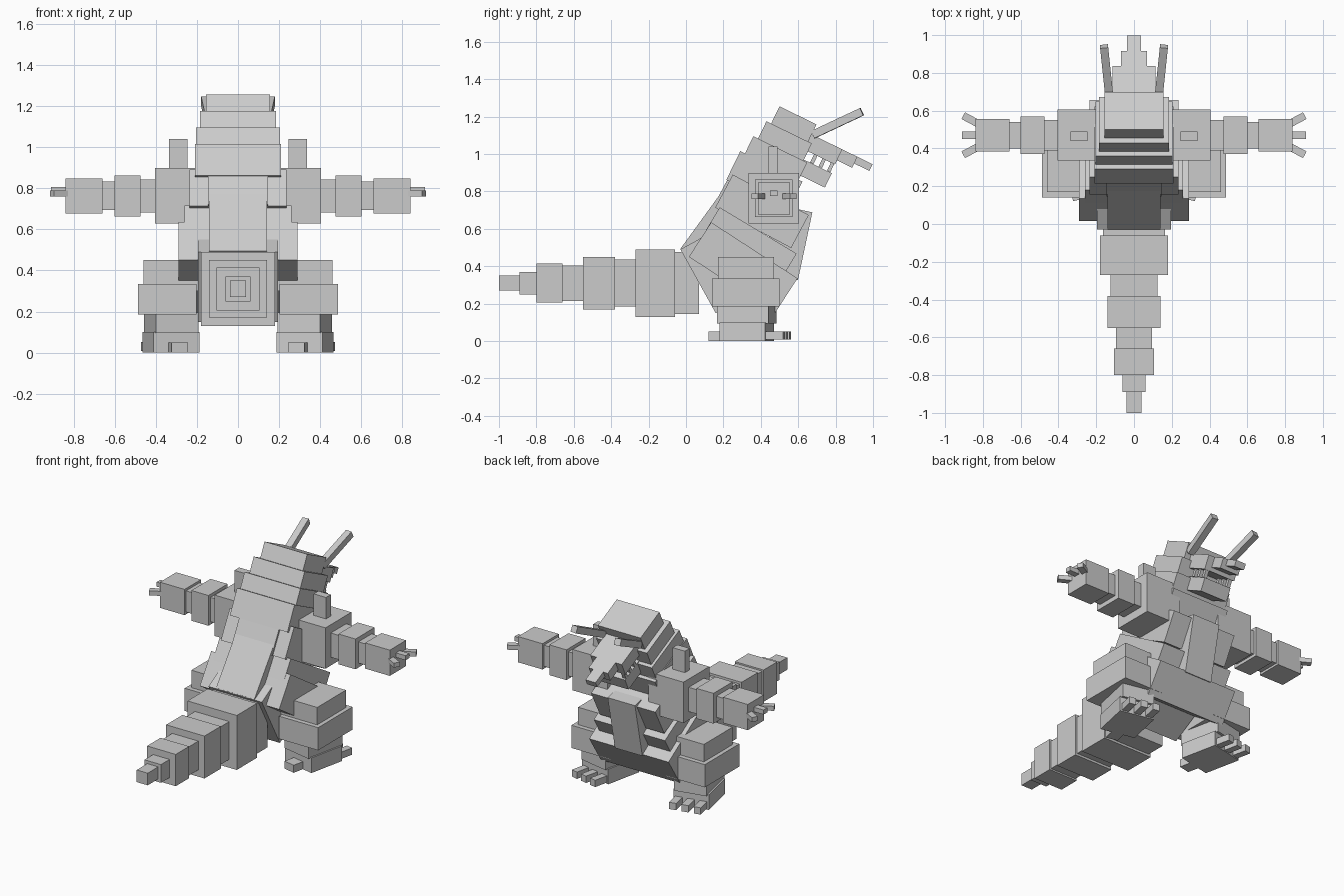
import bpy
from math import radians
from mathutils import Matrix, Vector

default_cube = bpy.data.objects.get("Cube")
if default_cube:
    bpy.data.objects.remove(default_cube, do_unlink=True)

grey = bpy.data.materials.new("stone_grey")
grey.use_nodes = True
grey.diffuse_color = (0.6, 0.6, 0.6, 1)
shader = grey.node_tree.nodes["Principled BSDF"]
shader.inputs["Base Color"].default_value = grey.diffuse_color


def block(name, centre, size, turn=Matrix.Identity(3)):
    """Box with its size baked into the mesh and its turn on the object."""
    bpy.ops.mesh.primitive_cube_add(size=1)
    box = bpy.context.object
    box.name = name
    box.data.transform(Matrix.Diagonal(size).to_4x4())
    box.matrix_world = Matrix.Translation(centre) @ turn.to_4x4()
    box.data.materials.append(grey)


def chain(names, direction, origin, cuts, radii):
    """Row of square-section blocks between successive cuts along a direction."""
    direction = Vector(direction)
    for name, start, end, radius in zip(names, cuts, cuts[1:], radii):
        size = [abs(part) * (end - start) + (1 - abs(part)) * radius * 2
                for part in direction]
        block(name, Vector(origin) + direction * (start + end) / 2, size)


def slab(name, half, rear_edge, length, height, tilt=26, x=0):
    """Box leaning forward, hung from its upper rear edge (y, z)."""
    lean = Matrix.Rotation(radians(-tilt), 3, "X")
    centre = Vector((x, *rear_edge)) + lean @ Vector((0, length, -height)) / 2
    block(name, centre, (half * 2, length, height), lean)


# Tail, alternating narrow and wide blocks out to the tip
tail_names = [f"tail_segment_{count}" for count in range(8)]
chain(tail_names, (0, -1, 0), (0, 0, 0.31),
      (-0.07, 0.06, 0.27, 0.38, 0.55, 0.66, 0.8, 0.89, 1),
      (0.165, 0.18, 0.125, 0.14, 0.095, 0.105, 0.06, 0.04))

# Torso
slab("tail_root", 0.195, (-0.03, 0.49), 0.35, 0.39, tilt=-29)
slab("pelvis", 0.29, (0.135, 0.635), 0.55, 0.22, tilt=33)
slab("waist", 0.26, (0.18, 0.715), 0.48, 0.14, tilt=31)
slab("chest", 0.235, (0.25, 0.89), 0.46, 0.2, tilt=28)
slab("back_plate", 0.14, (0.2, 0.81), 0.3, 0.39, tilt=36)
slab("upper_back_plate", 0.145, (0.225, 0.87), 0.3, 0.17, tilt=28)
slab("belly_strip", 0.1, (0.48, 0.73), 0.2, 0.37, tilt=12)

# Neck and head tiers, stepping forward and narrowing
for tier, name in enumerate(("lower_neck", "upper_neck", "rear_head", "head")):
    slab(name, 0.21 - 0.006 * tier ** 2, (0.29 + 0.07 * tier, 1.015 + 0.08 * tier),
         0.37 - 0.05 * tier, 0.17)

# Muzzle, each piece slimmer and longer than the last
muzzle = (0.62, 1.13)
for step, (name, half) in enumerate((("snout", 0.115), ("snout_ridge", 0.07),
                                     ("nose_spike", 0.037))):
    slab(name, half, muzzle, 0.24 + 0.09 * step, 0.09 - 0.025 * step)
slab("lower_jaw", 0.1, (0.6, 0.985), 0.2, 0.085)

for side, sign in (("left", 1), ("right", -1)):
    # Horn and teeth
    splay = Matrix.Rotation(radians(-6 * sign), 3, "Z")
    rise = Matrix.Rotation(radians(25), 3, "X")
    block(f"{side}_horn", (sign * 0.145, 0.81, 1.165), (0.043, 0.29, 0.043),
          splay @ rise)
    for tooth in range(3):
        slab(f"{side}_tooth_{tooth}", 0.012,
             (0.69 + tooth * 0.045, 1.01 - tooth * 0.022), 0.02, 0.06, x=sign * 0.09)

    # Arm
    arm = ("shoulder", "upper_arm", "elbow", "forearm", "hand")
    chain([f"{side}_{part}" for part in arm], (sign, 0, 0), (0, 0.47, 0.763),
          (0.15, 0.405, 0.475, 0.6, 0.66, 0.84), (0.135, 0.08, 0.1, 0.07, 0.085))
    block(f"{side}_shoulder_spike", (sign * 0.29, 0.465, 0.95), (0.09, 0.05, 0.18))

    # Fingers fan out from the hand
    for fan in (-1, 0, 1):
        spread = Matrix.Rotation(radians(sign * fan * 28), 3, "Z")
        block(f"{side}_finger_{fan + 1}",
              (sign * 0.86, 0.47 + fan * 0.08, 0.79 - abs(fan) * 0.015),
              (0.1, 0.04, 0.03), spread)

    # Leg
    block(f"{side}_hip", (sign * 0.325, 0.32, 0.375), (0.27, 0.3, 0.15))
    block(f"{side}_thigh", (sign * 0.345, 0.32, 0.26), (0.285, 0.36, 0.15))

    # Ankle, foot, heel and toes share an outward turn
    outward = Matrix.Rotation(radians(-12 * sign), 3, "Z")
    ankle = Vector((sign * 0.325, 0.325, 0))
    foot_parts = [("ankle", (0, 0, 0.145), (0.21, 0.28, 0.1)),
                  ("foot", (0, 0, 0.05), (0.23, 0.25, 0.1)),
                  ("heel", (0, -0.15, 0.025), (0.08, 0.1, 0.05))]
    foot_parts += [(f"toe_{toe + 1}", (toe * 0.08, 0.165, 0.03), (0.045, 0.11, 0.045))
                   for toe in (-1, 0, 1)]
    for name, offset, size in foot_parts:
        block(f"{side}_{name}", ankle + outward @ Vector(offset), size, outward)
